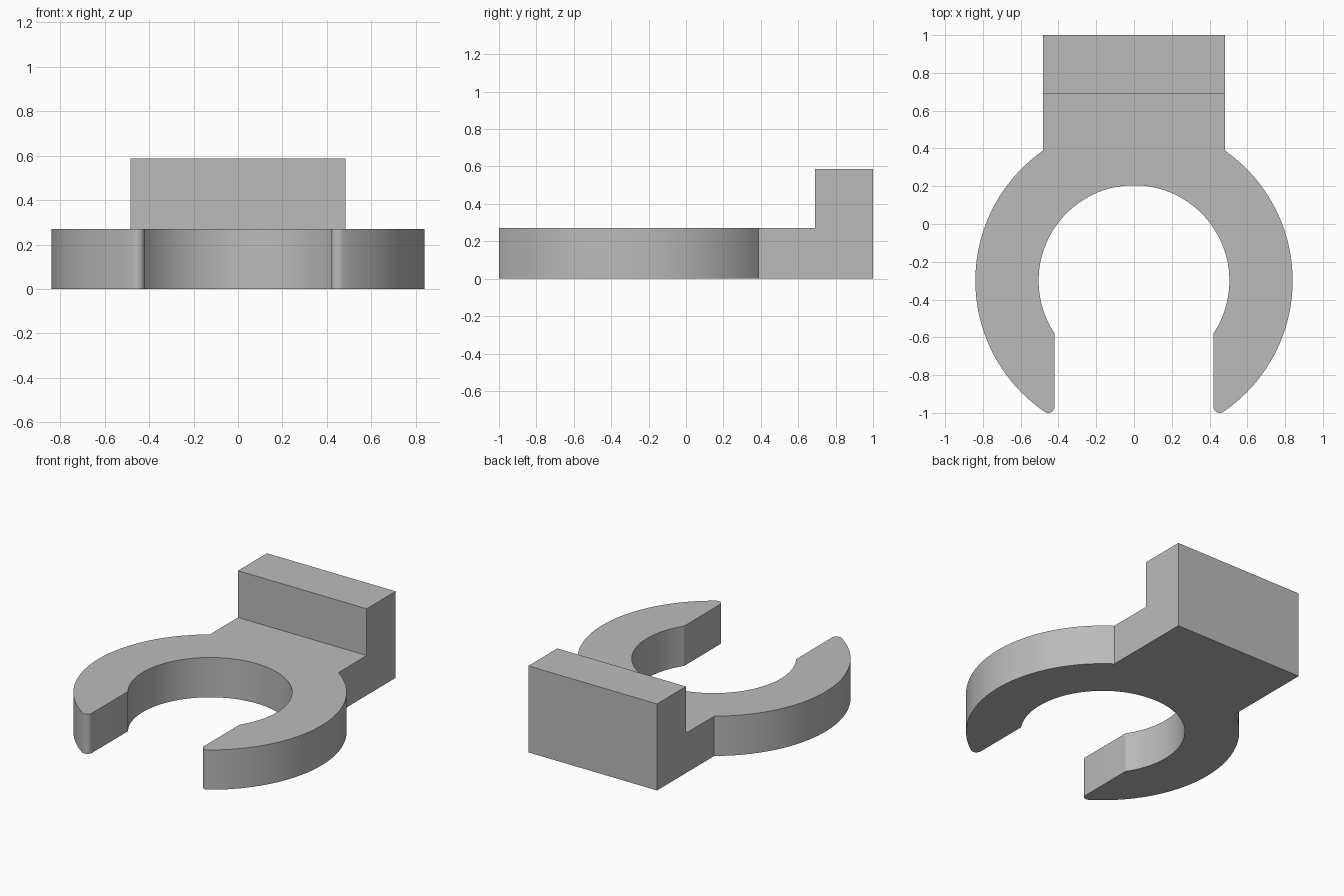
import bpy
import bmesh
from math import atan2, acos, asin, cos, sin, pi, sqrt, radians

cube = bpy.data.objects.get("Cube")
if cube:
    bpy.data.objects.remove(cube, do_unlink=True)

# Main dimensions
CY = -0.3                      # ring centre on y
R_OUT, R_IN = 0.84, 0.505      # ring radii
GAP = 0.42                     # half width of the mouth
TIP = 0.034                    # rounding of the arm tips
HALF, BACK, STEP = 0.483, 1.0, 0.69   # mounting block
LOW, HIGH = 0.27, 0.587        # plate and block heights


def arc(cx, cy, r, a0, a1, n):
    return [(cx + r * cos(a0 + (a1 - a0) * i / n),
             cy + r * sin(a0 + (a1 - a0) * i / n)) for i in range(n + 1)]


# Half outline on +x, from the block's back corner round to the inner top
tip_x = GAP + TIP
tip_y = CY - sqrt((R_OUT - TIP) ** 2 - tip_x ** 2)
tip_angle = atan2(tip_y - CY, tip_x)
half = [(HALF, BACK), (HALF, STEP)]
half += arc(0, CY, R_OUT, acos(HALF / R_OUT), tip_angle, 40)
half += arc(tip_x, tip_y, TIP, tip_angle, -pi, 10)[1:]
half += arc(0, CY, R_IN, -acos(GAP / R_IN), pi / 2, 40)
outline = half + [(-x, y) for x, y in reversed(half[:-1])]

# Extrude the plate, then raise the rear strip into the block
bm = bmesh.new()
base = bm.faces.new([bm.verts.new((x, y, 0)) for x, y in outline])
top = bmesh.ops.extrude_face_region(bm, geom=[base], use_keep_orig=True)["geom"]
raised = [v for v in top if isinstance(v, bmesh.types.BMVert)]
bmesh.ops.translate(bm, verts=raised, vec=(0, 0, LOW))
bmesh.ops.connect_verts(bm, verts=[v for v in raised if abs(v.co.y - STEP) < 1e-4])
bm.normal_update()
strip = [f for f in bm.faces
         if all(v.co.z > LOW / 2 and v.co.y > STEP - 1e-4 for v in f.verts)]
up = bmesh.ops.extrude_face_region(bm, geom=strip)["geom"]
bmesh.ops.translate(bm, verts=[v for v in up if isinstance(v, bmesh.types.BMVert)],
                    vec=(0, 0, HIGH - LOW))
bmesh.ops.recalc_face_normals(bm, faces=bm.faces)

mesh = bpy.data.meshes.new("clip_bracket")
bm.to_mesh(mesh)
bm.free()
clip = bpy.data.objects.new("clip_bracket", mesh)
bpy.context.collection.objects.link(clip)

# Plain grey
grey = bpy.data.materials.new("grey")
grey.use_nodes = True
grey.diffuse_color = (0.5, 0.5, 0.5, 1)
grey.node_tree.nodes["Principled BSDF"].inputs["Base Color"].default_value = (0.5, 0.5, 0.5, 1)
mesh.materials.append(grey)

# Smooth curved walls, sharp edges
bpy.ops.object.select_all(action="DESELECT")
clip.select_set(True)
bpy.context.view_layer.objects.active = clip
bpy.ops.object.shade_smooth_by_angle(angle=radians(25))
